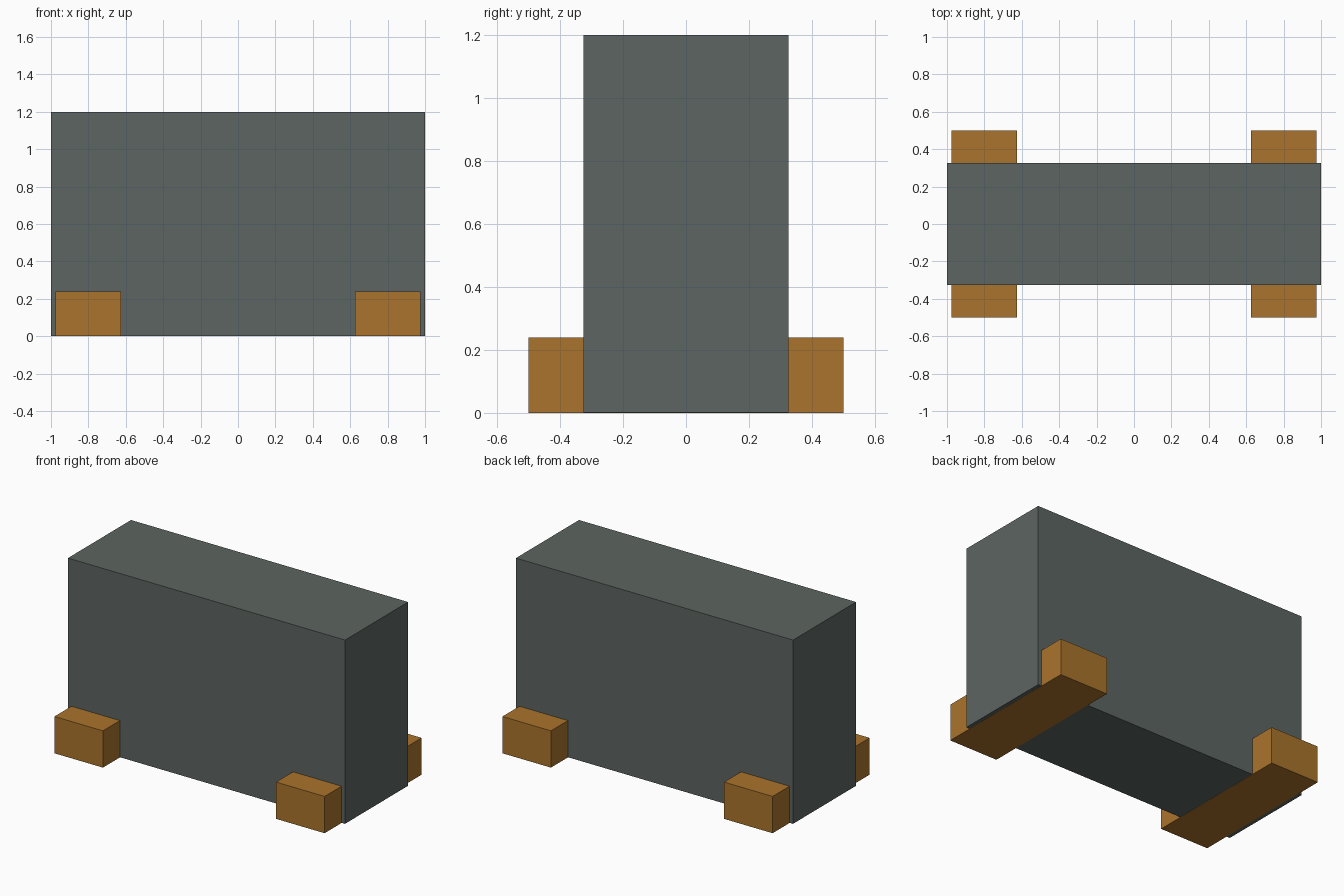
import bpy

if "Cube" in bpy.data.objects:
    bpy.data.objects.remove(bpy.data.objects["Cube"])


def material(name, color):
    m = bpy.data.materials.new(name)
    m.diffuse_color = (*color, 1.0)
    m.use_nodes = True
    m.node_tree.nodes["Principled BSDF"].inputs["Base Color"].default_value = m.diffuse_color
    return m


def box(name, lo, hi, mat):
    center = [(a + b) / 2 for a, b in zip(lo, hi)]
    bpy.ops.mesh.primitive_cube_add(size=1, location=center)
    ob = bpy.context.object
    ob.name = name
    ob.scale = [b - a for a, b in zip(lo, hi)]
    bpy.ops.object.transform_apply(location=False, rotation=False, scale=True)
    ob.data.materials.append(mat)
    return ob


grey = material("slate grey", (0.107, 0.130, 0.119))
amber = material("amber brown", (0.402, 0.174, 0.025))

# Main slab, lifted a hair so the feet show cleanly underneath
box("main_body", (-1.0, -0.325, 0.001), (1.0, 0.325, 1.2), grey)

# Two feet running crosswise under the slab
for side, x in (("left", -0.8), ("right", 0.8)):
    box(side + "_foot", (x - 0.175, -0.5, 0.0), (x + 0.175, 0.5, 0.24), amber)
